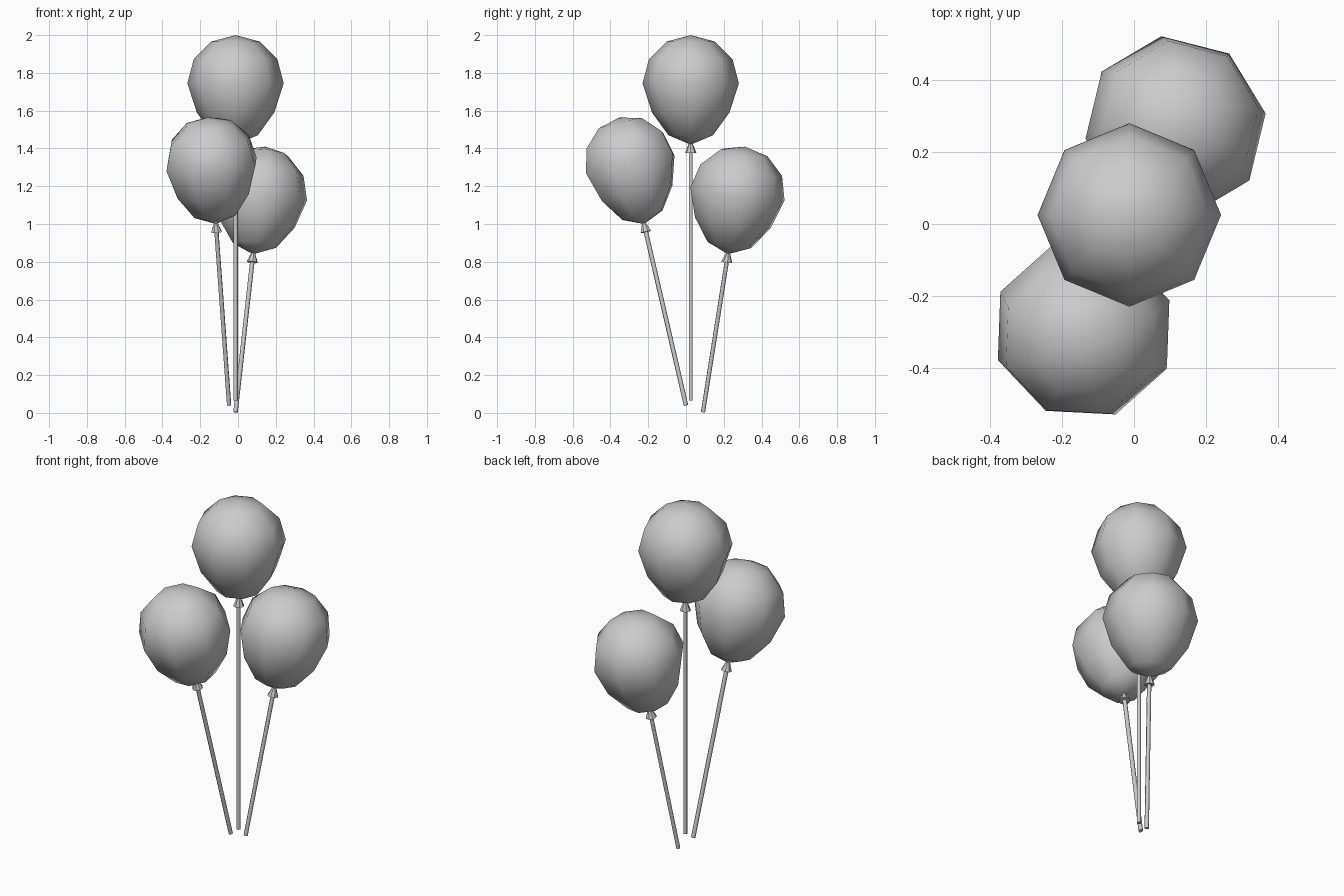
import bpy, bmesh, math
from mathutils import Vector, Matrix

if "Cube" in bpy.data.objects:
    bpy.data.objects.remove(bpy.data.objects["Cube"])

# Distance along the axis from the balloon's neck, radius
BALLOON = [(0, 0), (0.05, 0.118), (0.17, 0.205), (0.325, 0.255), (0.453, 0.221), (0.546, 0.1275), (0.58, 0)]
KNOT = [(-0.043, 0), (-0.043, 0.03), (0.005, 0.011), (0.005, 0)]


def lathe(name, profile, sides, matrix, phase=0, smooth_angle=30):
    bm = bmesh.new()
    rings = []
    for h, r in profile:
        n = sides if r else 1
        rings.append([bm.verts.new((r * math.cos(phase + math.tau * i / sides),
                                    r * math.sin(phase + math.tau * i / sides), h)) for i in range(n)])
    for a, b in zip(rings, rings[1:]):
        for i in range(sides):
            j = (i + 1) % sides
            quad = [a[i % len(a)], a[j % len(a)], b[j % len(b)], b[i % len(b)]]
            bm.faces.new(list(dict.fromkeys(quad)))
    bmesh.ops.recalc_face_normals(bm, faces=bm.faces)
    mesh = bpy.data.meshes.new(name)
    bm.to_mesh(mesh)
    bm.free()
    obj = bpy.data.objects.new(name, mesh)
    bpy.context.collection.objects.link(obj)
    obj.matrix_world = matrix
    bpy.ops.object.select_all(action='DESELECT')
    obj.select_set(True)
    bpy.context.view_layer.objects.active = obj
    bpy.ops.object.shade_smooth_by_angle(angle=math.radians(smooth_angle))
    return obj


# Each balloon: string foot, balloon neck, rotation about its axis
for label, foot, neck, turn in [
    ("centre", (-0.013, 0.025, 0.065), (-0.013, 0.025, 1.42), 0),
    ("front", (-0.047, 0.0, 0.04), (-0.117, -0.222, 1.0), 20),
    ("back", (-0.013, 0.09, 0.004), (0.08, 0.222, 0.84), 8.5),
]:
    foot, neck = Vector(foot), Vector(neck)
    axis = neck - foot
    rot = Vector((0, 0, 1)).rotation_difference(axis).to_matrix().to_4x4()
    place = Matrix.Translation(neck) @ rot
    phase = math.radians(turn)
    length = axis.length
    lathe(label + "_balloon", BALLOON, 8, place, phase, 80)
    lathe(label + "_knot", KNOT, 8, place, phase)
    lathe(label + "_string", [(-length, 0), (-length, 0.012), (-0.03, 0.012), (-0.03, 0)], 6, place, phase, 70)
